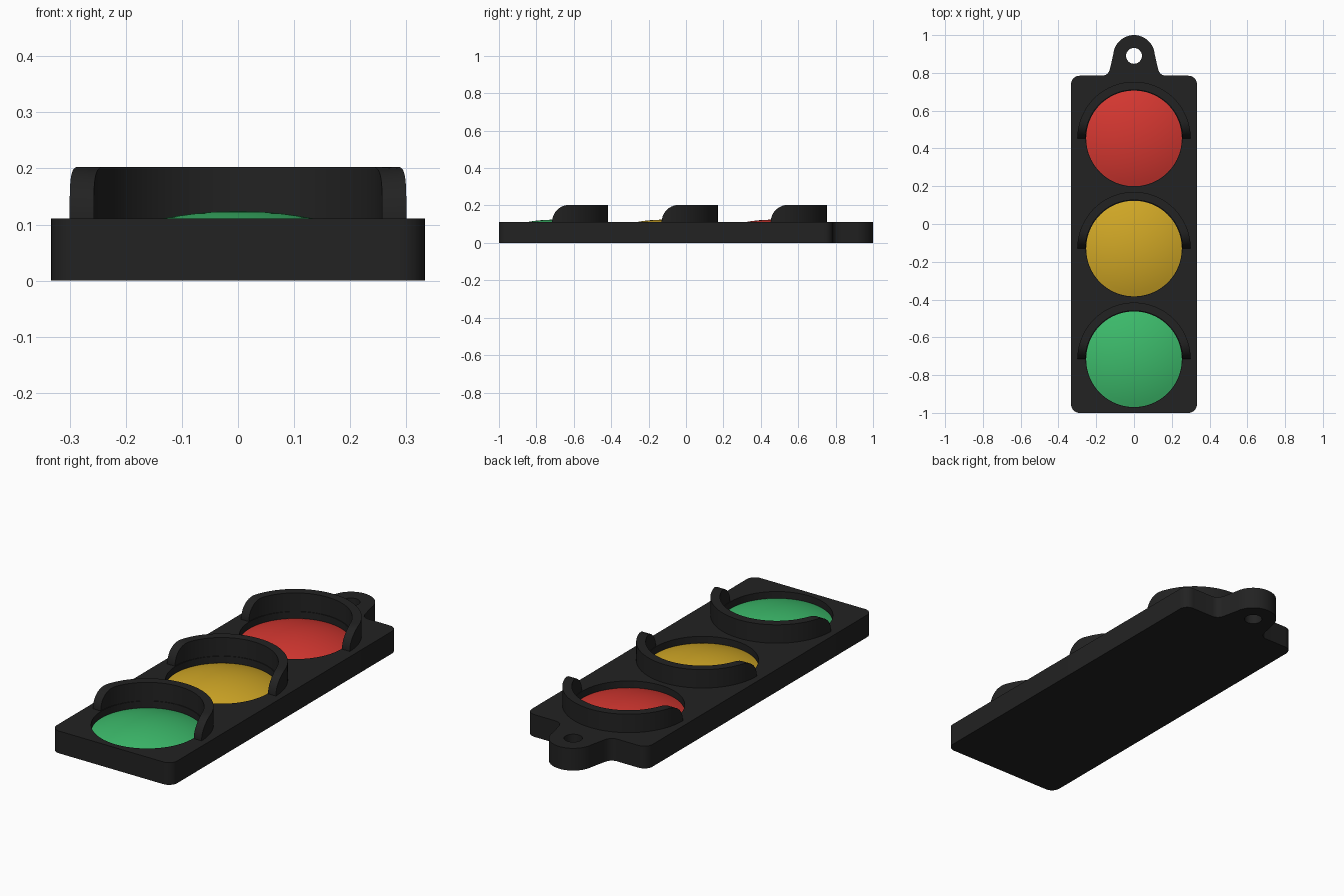
import bpy, bmesh, math

if "Cube" in bpy.data.objects:
    bpy.data.objects.remove(bpy.data.objects["Cube"])

TOP = 0.111                      # top of the housing
LENS_R, LENS_RIM, LENS_TOP = 0.253, 0.077, 0.124
LENSES = [("red", 0.453), ("amber", -0.130), ("green", -0.716)]


def material(name, rgb):
    m = bpy.data.materials.new(name)
    m.diffuse_color = (*rgb, 1)
    m.use_nodes = True
    m.node_tree.nodes["Principled BSDF"].inputs["Base Color"].default_value = m.diffuse_color
    return m


black = material("black plastic", (0.016, 0.016, 0.016))
colours = {"red": material("red lens", (0.66, 0.038, 0.030)),
           "amber": material("amber lens", (0.63, 0.385, 0.019)),
           "green": material("green lens", (0.045, 0.49, 0.145))}


def finish(name, bm, mat, angle=35):
    bmesh.ops.recalc_face_normals(bm, faces=bm.faces)
    me = bpy.data.meshes.new(name)
    bm.to_mesh(me)
    bm.free()
    ob = bpy.data.objects.new(name, me)
    bpy.context.collection.objects.link(ob)
    me.materials.append(mat)
    select(ob)
    bpy.ops.object.shade_smooth_by_angle(angle=math.radians(angle))
    return ob


def select(ob):
    bpy.ops.object.select_all(action='DESELECT')
    ob.select_set(True)
    bpy.context.view_layer.objects.active = ob


def arc(cx, cy, r, a0, a1, n):
    return [(cx + r * math.cos(math.radians(a0 + (a1 - a0) * i / n)),
             cy + r * math.sin(math.radians(a0 + (a1 - a0) * i / n))) for i in range(n + 1)]


def prism(points, z0, z1):
    bm = bmesh.new()
    face = bm.faces.new([bm.verts.new((x, y, z0)) for x, y in points])
    ext = bmesh.ops.extrude_face_region(bm, geom=[face])
    verts = [v for v in ext["geom"] if isinstance(v, bmesh.types.BMVert)]
    bmesh.ops.translate(bm, verts=verts, vec=(0, 0, z1 - z0))
    return bm


def cut(ob, points, z0, z1):
    cutter = finish("cutter", prism(points, z0, z1), black)
    cutter.hide_render = True
    mod = ob.modifiers.new("cut", 'BOOLEAN')
    mod.operation, mod.solver, mod.object = 'DIFFERENCE', 'EXACT', cutter
    select(ob)
    bpy.ops.object.modifier_apply(modifier=mod.name)
    bpy.data.objects.remove(cutter)


# Housing: rounded plate with a hanging tab, outlined on the right and mirrored
right = arc(0.288, -0.955, 0.045, -90, 0, 8) + arc(0.288, 0.74, 0.045, 0, 90, 8)
right += [(0.165, 0.785), (0.150, 0.789), (0.138, 0.798), (0.130, 0.812), (0.125, 0.83)]
right += arc(0, 0.89, 0.11, 5, 90, 16)
left = [(-x, y) for x, y in reversed(right[:-1])]
housing = finish("housing", prism(right + left, 0, TOP), black)

# Tab hole and lens recesses
cut(housing, arc(0, 0.89, 0.042, 0, 360, 32)[:-1], -0.1, 0.3)
for _, cy in LENSES:
    cut(housing, arc(0, cy, LENS_R + 0.001, 0, 360, 96)[:-1], LENS_RIM, 0.3)
select(housing)
bpy.ops.object.shade_smooth_by_angle(angle=math.radians(35))


def lens(name, cy, mat):
    # Shallow spherical cap
    h = LENS_TOP - LENS_RIM
    R = (LENS_R ** 2 + h * h) / (2 * h)
    sweep = math.asin(LENS_R / R)
    bm = bmesh.new()
    apex = bm.verts.new((0, cy, LENS_TOP))
    n, prev = 96, None
    for k in range(1, 11):
        t = sweep * k / 10
        z = LENS_TOP - R + R * math.cos(t)
        ring = [bm.verts.new((x, y, z)) for x, y in arc(0, cy, R * math.sin(t), 0, 360, n)[:-1]]
        for i in range(n):
            j = (i + 1) % n
            bm.faces.new((apex, ring[i], ring[j]) if prev is None
                         else (prev[i], ring[i], ring[j], prev[j]))
        prev = ring
    bm.faces.new(prev)
    finish(name, bm, mat)


def visor(name, cy, r_in=0.257, r_out=0.30, height=0.092, n=72):
    # Half ring wall whose front ends rise in a quarter round
    bm = bmesh.new()
    prev = None
    for i in range(n + 1):
        a = math.pi * (1 - math.cos(math.pi * i / n)) / 2
        section = []
        for r in (r_in, r_out):
            x, y = r * math.cos(a), r * math.sin(a)
            d = max(0, height - y)
            top = TOP + math.sqrt(max(0, height * height - d * d))
            section.append((x, cy + y, TOP - 0.005))
            section.append((x, cy + y, top))
        b0, t0, b1, t1 = [bm.verts.new(p) for p in section]
        loop = [b0, t0, t1, b1]
        if prev:
            for k in range(4):
                m = (k + 1) % 4
                bm.faces.new((prev[k], loop[k], loop[m], prev[m]))
        if i in (0, n):
            bm.faces.new(loop)
        prev = loop
    finish(name, bm, black)


for colour, cy in LENSES:
    lens(colour + "_lens", cy, colours[colour])
    visor(colour + "_visor", cy)
